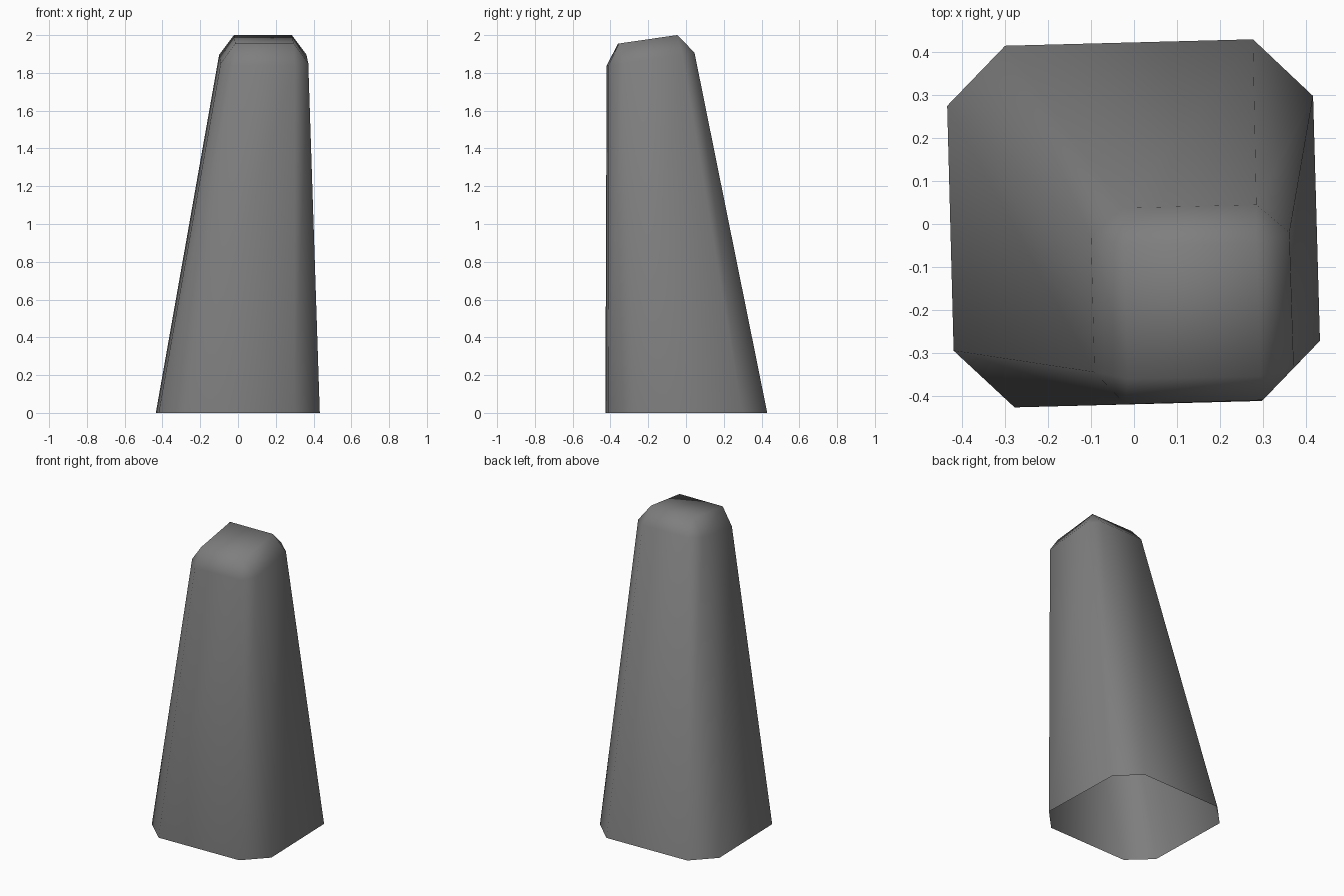
import bpy
import bmesh

cube = bpy.data.objects.get("Cube")
if cube:
    bpy.data.objects.remove(cube, do_unlink=True)

# Dark grey stone
grey = bpy.data.materials.new("stone grey")
grey.use_nodes = True
colour = (0.21, 0.21, 0.21, 1)
grey.diffuse_color = colour
grey.node_tree.nodes["Principled BSDF"].inputs["Base Color"].default_value = colour

# Outlines run counter-clockwise: front, left, back, right
FOOT = [(-0.278, -0.427), (0.298, -0.412), (0.433, -0.272), (0.417, 0.298),
        (0.277, 0.43), (-0.30, 0.415), (-0.435, 0.275), (-0.42, -0.295)]
SHOULDER = [(-0.02, -0.42), (0.30, -0.41), (0.372, -0.335), (0.362, -0.02),
            (0.285, 0.045), (-0.025, 0.037), (-0.10, -0.03), (-0.092, -0.345)]
CAP = [(-0.015, -0.36), (0.295, -0.355), (0.285, -0.045), (-0.022, -0.05)]


def outline(bm, points, height, slope=0.0):
    """Lay an outline on a plane that rises towards the back."""
    return [bm.verts.new((x, y, height + slope * y)) for x, y in points]


bm = bmesh.new()
foot = outline(bm, FOOT, 0)
shoulder = outline(bm, SHOULDER, 1.90, 0.145)
cap = outline(bm, CAP, 2.007, 0.145)

# Tapered shaft, open underneath
for i in range(8):
    j = (i + 1) % 8
    bm.faces.new((foot[i], foot[j], shoulder[j], shoulder[i]))

# Bevelled shoulder: a sloping side and a corner triangle for each quarter
for k in range(4):
    n = (k + 1) % 4
    a, b, c = shoulder[2 * k], shoulder[2 * k + 1], shoulder[2 * n]
    bm.faces.new((a, b, cap[n], cap[k]))
    bm.faces.new((b, c, cap[n]))

# Slanted top
bm.faces.new(cap)

for face in bm.faces:
    face.smooth = True

mesh = bpy.data.meshes.new("tapered_post")
bm.to_mesh(mesh)
bm.free()
mesh.materials.append(grey)
post = bpy.data.objects.new("tapered_post", mesh)
bpy.context.collection.objects.link(post)
